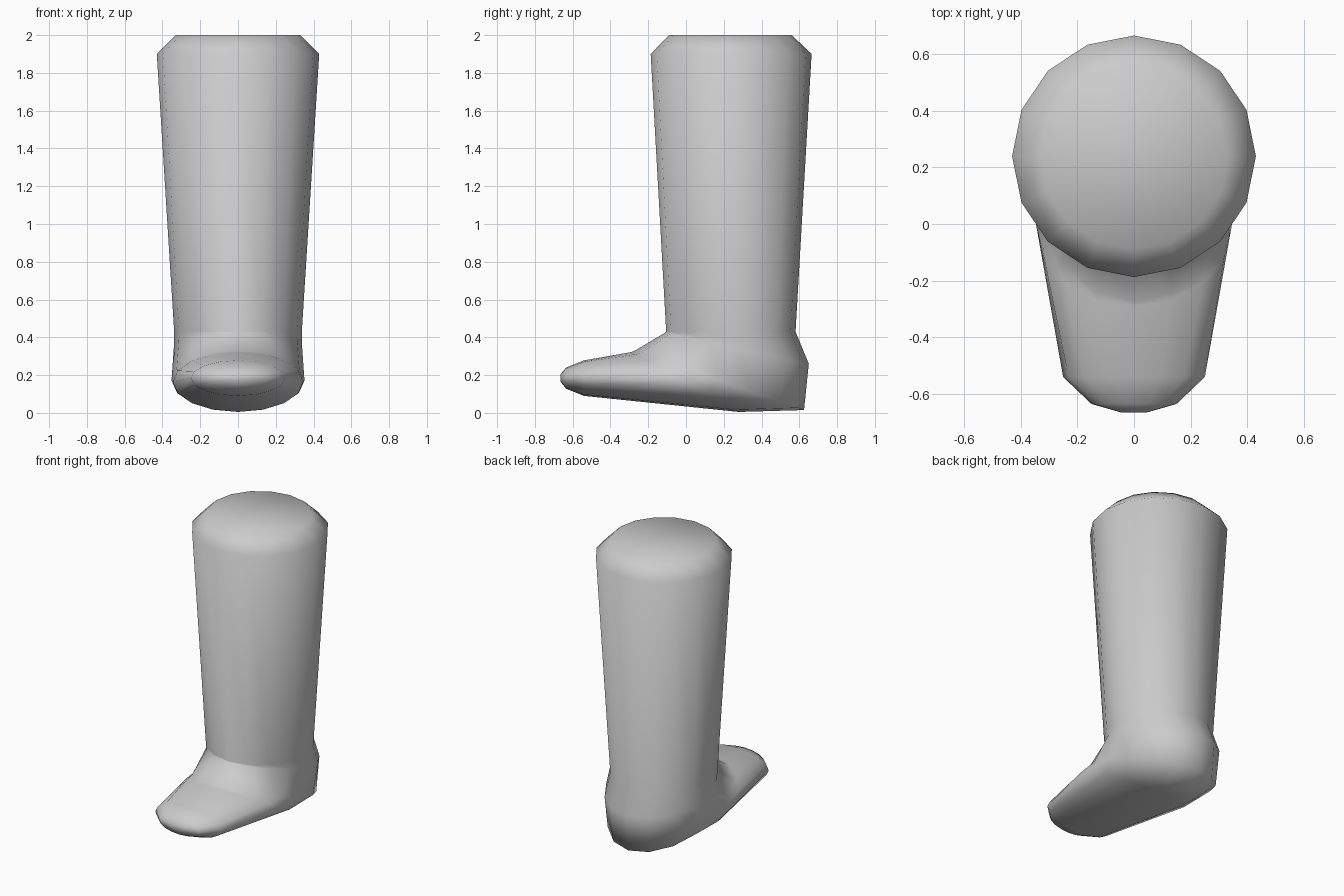
import bpy, bmesh
from math import cos, sin, pi

if "Cube" in bpy.data.objects:
    bpy.data.objects.remove(bpy.data.objects["Cube"])

SIDES = 16

# Each ring: (front y, front z), (back y, back z), half width
RINGS = [
    ((-0.09, 2.00), (0.56, 2.00), 0.33),      # rounded top edge
    ((-0.187, 1.90), (0.665, 1.90), 0.43),    # top of the shaft
    ((-0.105, 0.43), (0.58, 0.43), 0.338),    # ankle
    ((-0.11, 0.425), (0.65, 0.26), 0.34),     # back of the heel
    ((-0.275, 0.327), (0.625, 0.015), 0.352), # bottom of the heel
    ((-0.29, 0.322), (0.28, 0.005), 0.345),   # instep
    ((-0.54, 0.278), (-0.54, 0.09), 0.25),    # ball of the foot
    ((-0.635, 0.24), (-0.635, 0.128), 0.15),  # toe
    ((-0.665, 0.203), (-0.665, 0.167), 0.045),# toe tip
]


def loft(name, rings):
    """Skin elliptical rings into one closed, smooth body."""
    bm = bmesh.new()
    loops = []
    for (fy, fz), (by, bz), w in rings:
        loop = []
        for i in range(SIDES):
            a = 2 * pi * i / SIDES
            t = (1 - cos(a)) / 2
            loop.append(bm.verts.new((w * sin(a), fy + (by - fy) * t, fz + (bz - fz) * t)))
        loops.append(loop)
    for a, b in zip(loops, loops[1:]):
        for i in range(SIDES):
            j = (i + 1) % SIDES
            bm.faces.new((a[i], a[j], b[j], b[i]))
    bm.faces.new(loops[0])
    bm.faces.new(loops[-1])
    bmesh.ops.recalc_face_normals(bm, faces=bm.faces)
    for f in bm.faces:
        f.smooth = True
    mesh = bpy.data.meshes.new(name)
    bm.to_mesh(mesh)
    bm.free()
    ob = bpy.data.objects.new(name, mesh)
    bpy.context.collection.objects.link(ob)
    return ob


# Lower leg and foot as one bent tube
loft("boot", RINGS)
